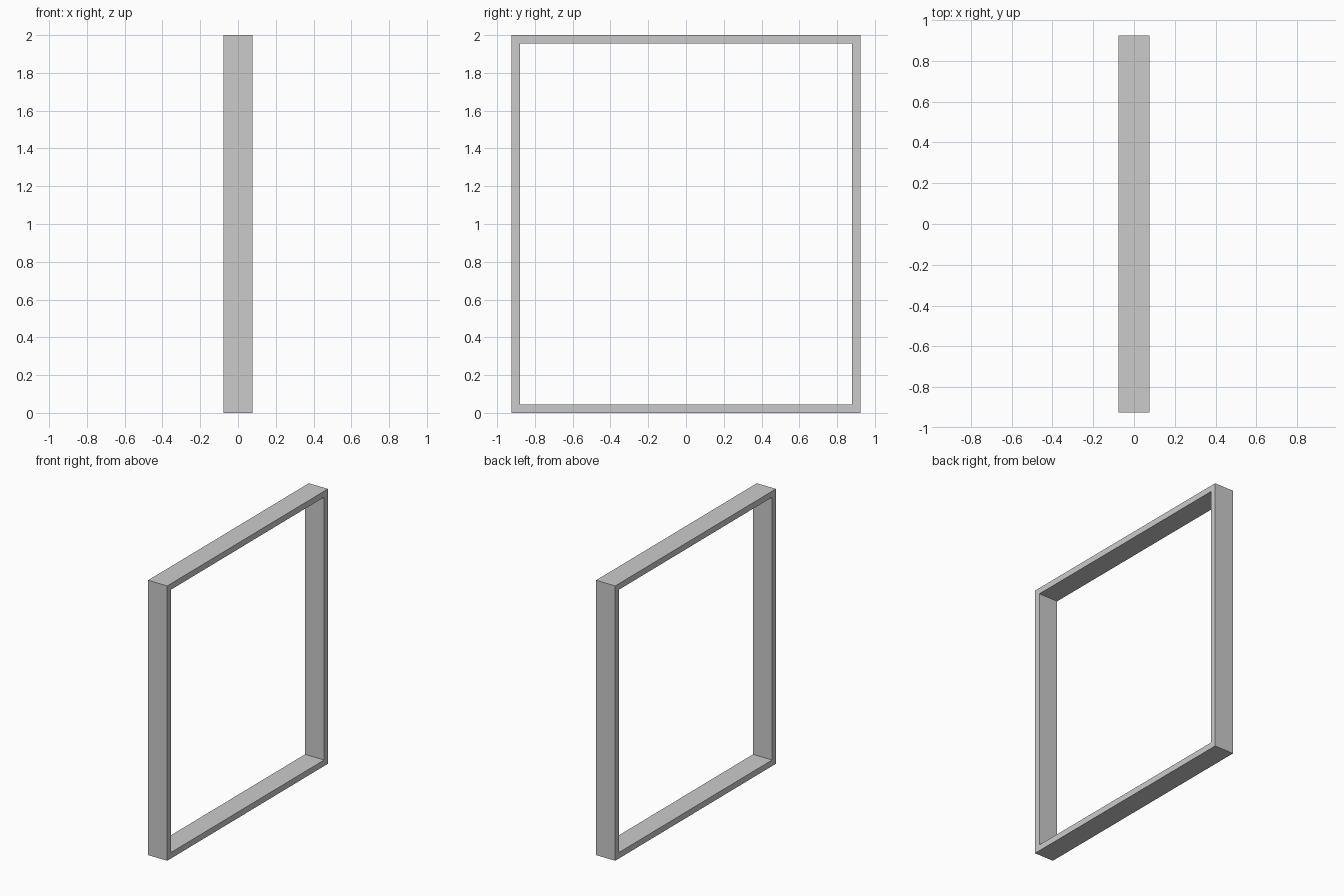
import bpy, bmesh

if "Cube" in bpy.data.objects:
    bpy.data.objects.remove(bpy.data.objects["Cube"])

HALF_X, HALF_Y, HEIGHT, T = 0.077, 0.924, 2.0, 0.044


def rectangle(inset):
    y = HALF_Y - inset
    return [(-y, inset), (y, inset), (y, HEIGHT - inset), (-y, HEIGHT - inset)]


# Rectangular frame: outer and inner loops at both faces, bridged all round
bm = bmesh.new()
loops = [[bm.verts.new((x, y, z)) for y, z in rectangle(inset)]
         for x, inset in ((-HALF_X, 0), (HALF_X, 0), (HALF_X, T), (-HALF_X, T))]
for k in range(4):
    a, b = loops[k], loops[(k + 1) % 4]
    for i in range(4):
        j = (i + 1) % 4
        bm.faces.new((a[i], a[j], b[j], b[i]))
bmesh.ops.recalc_face_normals(bm, faces=bm.faces)

mesh = bpy.data.meshes.new("frame")
bm.to_mesh(mesh)
bm.free()
frame = bpy.data.objects.new("frame", mesh)
bpy.context.collection.objects.link(frame)
